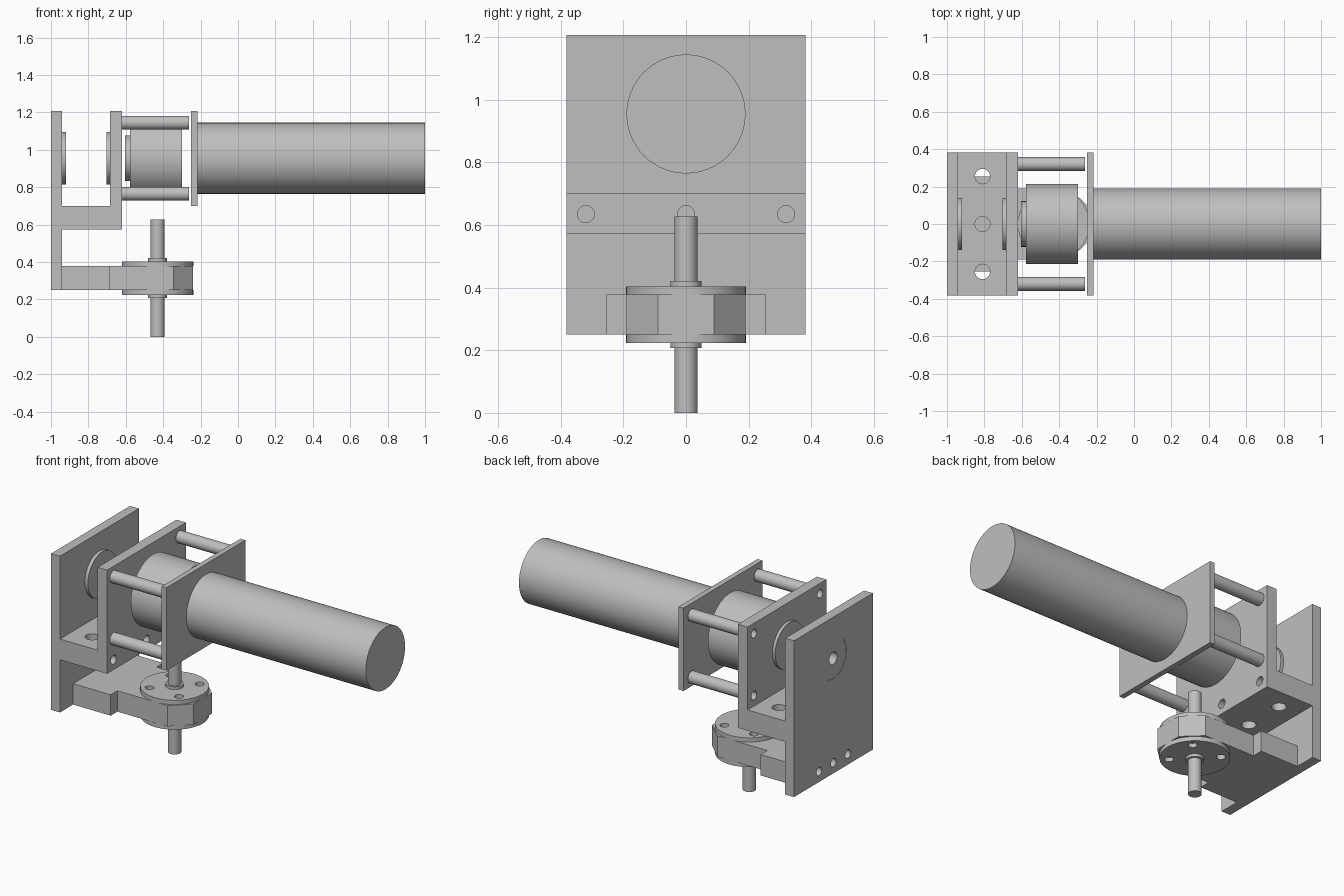
import bpy
import bmesh
from math import radians
from mathutils import Matrix, Vector

cube = bpy.data.objects.get("Cube")
if cube:
    bpy.data.objects.remove(cube, do_unlink=True)

grey = bpy.data.materials.new("plain grey")
grey.use_nodes = True
COLOUR = (0.52, 0.52, 0.52, 1)
grey.diffuse_color = COLOUR
grey.node_tree.nodes["Principled BSDF"].inputs["Base Color"].default_value = COLOUR

AXIS_Z = 0.955          # height of the drive axis
HUB_X = -0.43           # position of the upright shaft
ROD_Y, ROD_Z = 0.32, 0.19


def finish(bm, name):
    bmesh.ops.recalc_face_normals(bm, faces=bm.faces)
    mesh = bpy.data.meshes.new(name)
    bm.to_mesh(mesh)
    bm.free()
    mesh.materials.append(grey)
    ob = bpy.data.objects.new(name, mesh)
    bpy.context.collection.objects.link(ob)
    return ob


def add_rod(bm, start, end, radius, sides=64):
    """Closed cylinder between two points."""
    a, b = Vector(start), Vector(end)
    d = b - a
    turn = d.to_track_quat('Z', 'Y').to_matrix().to_4x4()
    bmesh.ops.create_cone(bm, cap_ends=True, segments=sides, radius1=radius,
                          radius2=radius, depth=d.length,
                          matrix=Matrix.Translation((a + b) / 2) @ turn)


def rods(name, items):
    bm = bmesh.new()
    for item in items:
        add_rod(bm, *item)
    return finish(bm, name)


def prism(name, outline, push):
    """Flat outline extruded along a vector."""
    bm = bmesh.new()
    face = bm.faces.new([bm.verts.new(p) for p in outline])
    ext = bmesh.ops.extrude_face_region(bm, geom=[face])
    bmesh.ops.translate(bm, vec=push,
                        verts=[v for v in ext["geom"] if isinstance(v, bmesh.types.BMVert)])
    return finish(bm, name)


def drill(ob, items):
    """Cut round holes, then discard the cutter."""
    cutter = rods("hole_cutter", items)
    cutter.hide_render = True
    mod = ob.modifiers.new("holes", 'BOOLEAN')
    mod.operation, mod.solver, mod.object = 'DIFFERENCE', 'EXACT', cutter
    bpy.context.view_layer.update()
    baked = bpy.data.meshes.new_from_object(
        ob.evaluated_get(bpy.context.evaluated_depsgraph_get()))
    ob.modifiers.clear()
    ob.data = baked
    bpy.data.objects.remove(cutter, do_unlink=True)


def along_x(x0, x1, radius, y=0, z=AXIS_Z):
    return ((x0, y, z), (x1, y, z), radius)


def along_z(z0, z1, radius, x=HUB_X, y=0):
    return ((x, y, z0), (x, y, z1), radius)


made = []

# Bracket: tall back plate, shelf and upright plate in one profile
W = 0.382
profile = [(-1, 0.25), (-0.94, 0.25), (-0.94, 0.573), (-0.62, 0.573), (-0.62, 1.208),
           (-0.685, 1.208), (-0.685, 0.7), (-0.94, 0.7), (-0.94, 1.208), (-1, 1.208)]
bracket = prism("bracket", [(x, -W, z) for x, z in profile], (0, 2 * W, 0))
holes = [along_x(-1.1, -0.5, 0.126)]
holes += [along_x(-0.72, -0.58, 0.026, sy * ROD_Y, AXIS_Z + sz * ROD_Z)
          for sy in (-1, 1) for sz in (-1, 1)]
holes += [along_x(-1.1, -0.92, 0.026, y, 0.315) for y in (-0.14, 0, 0.14)]
holes += [along_x(-0.72, -0.58, 0.027, y, 0.635) for y in (-ROD_Y, 0, ROD_Y)]
holes += [along_z(0.5, 0.8, 0.04, -0.81, y) for y in (-0.255, 0, 0.255)]
drill(bracket, holes)
made.append(bracket)

# Flanged bearings in both plates
for name, x0, x1, f0, f1 in (("back_bearing", -0.998, -0.93, -0.94, -0.92),
                             ("front_bearing", -0.695, -0.622, -0.703, -0.685)):
    body = rods(name, [along_x(x0, x1, 0.126)])
    flange = rods(name + "_flange", [along_x(f0, f1, 0.14)])
    for part in (body, flange):
        drill(part, [along_x(x0 - 0.1, x1 + 0.1, 0.038)])
        made.append(part)

# Motor side: face plate, standoffs, coupling and motor
made.append(prism("motor_plate", [(-0.25, -W, 0.7), (-0.25, W, 0.7),
                                  (-0.25, W, 1.208), (-0.25, -W, 1.208)], (0.033, 0, 0)))
made.append(rods("standoffs", [along_x(-0.62, -0.262, 0.037, sy * ROD_Y, AXIS_Z + sz * ROD_Z)
                               for sy in (-1, 1) for sz in (-1, 1)]))
made.append(rods("coupling", [along_x(-0.577, -0.3, 0.215)]))
made.append(rods("coupling_collar", [along_x(-0.605, -0.577, 0.122)]))
made.append(rods("motor", [along_x(-0.217, 1, 0.19)]))

# Arm: wide foot, narrower neck and chamfered end
half = [(-0.94, 0.255), (-0.685, 0.255), (-0.685, 0.19), (-0.345, 0.19), (-0.24, 0.09)]
outline = half + [(x, -y) for x, y in reversed(half)]
made.append(prism("arm", [(x, y, 0.25) for x, y in outline], (0, 0, 0.128)))

# Upright shaft with a drilled disc and collar on each side of the arm
MID = 0.314
for name, s in (("lower", -1), ("upper", 1)):
    disc = rods(name + "_disc", [along_z(MID + s * 0.064, MID + s * 0.09, 0.191)])
    drill(disc, [along_z(MID + s * 0.04, MID + s * 0.12, 0.025, HUB_X + dx, dy)
                 for dx in (-0.1, 0.1) for dy in (-0.1, 0.1)])
    made.append(disc)
    made.append(rods(name + "_collar", [along_z(MID + s * 0.09, MID + s * 0.107, 0.05)]))
made.append(rods("shaft", [along_z(0, 0.627, 0.037)]))

# Smooth round sides, keep sharp edges
bpy.ops.object.select_all(action='DESELECT')
for ob in made:
    ob.select_set(True)
bpy.context.view_layer.objects.active = made[0]
bpy.ops.object.shade_smooth_by_angle(angle=radians(30))
